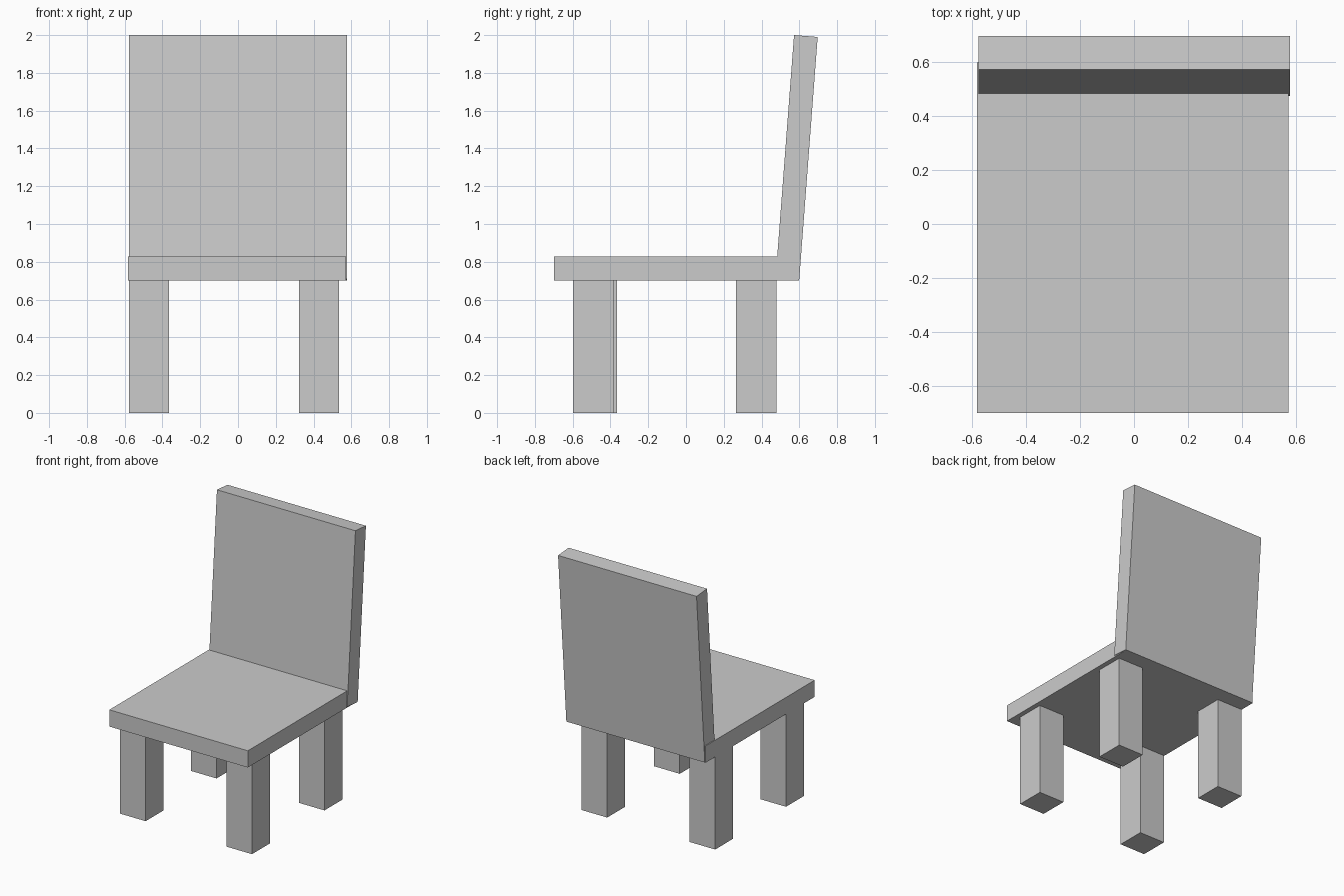
import bpy
import bmesh

if "Cube" in bpy.data.objects:
    bpy.data.objects.remove(bpy.data.objects["Cube"])


def prism(name, profile, axis, lo, hi):
    """Extrude a closed 2D profile along x (profile in y,z) or z (profile in x,y)."""
    bm = bmesh.new()
    if axis == "x":
        pts, move = [(lo, a, b) for a, b in profile], (hi - lo, 0, 0)
    else:
        pts, move = [(a, b, lo) for a, b in profile], (0, 0, hi - lo)
    face = bm.faces.new([bm.verts.new(p) for p in pts])
    top = bmesh.ops.extrude_face_region(bm, geom=[face], use_keep_orig=True)
    verts = [v for v in top["geom"] if isinstance(v, bmesh.types.BMVert)]
    bmesh.ops.translate(bm, verts=verts, vec=move)
    bmesh.ops.recalc_face_normals(bm, faces=bm.faces)
    mesh = bpy.data.meshes.new(name)
    bm.to_mesh(mesh)
    bm.free()
    obj = bpy.data.objects.new(name, mesh)
    bpy.context.collection.objects.link(obj)
    return obj


def rect(x, y, w, h):
    return [(x, y), (x + w, y), (x + w, y + h), (x, y + h)]


# Flat seat slab
prism("seat", rect(-0.7, 0.701, 1.298, 0.126), "x", -0.582, 0.572)

# Backrest slab, leaning slightly backwards
prism("backrest", [(0.474, 0.71), (0.599, 0.701), (0.697, 1.99), (0.572, 2.0)],
      "x", -0.576, 0.578)

# Four square legs; the left front one sits slightly further back
LEG = 0.214
for name, x, y in (("front_left_leg", -0.578, -0.579),
                   ("front_right_leg", 0.322, -0.599),
                   ("back_left_leg", -0.578, 0.264),
                   ("back_right_leg", 0.322, 0.264)):
    prism(name, rect(x, y, LEG, LEG), "z", 0.0, 0.703)
